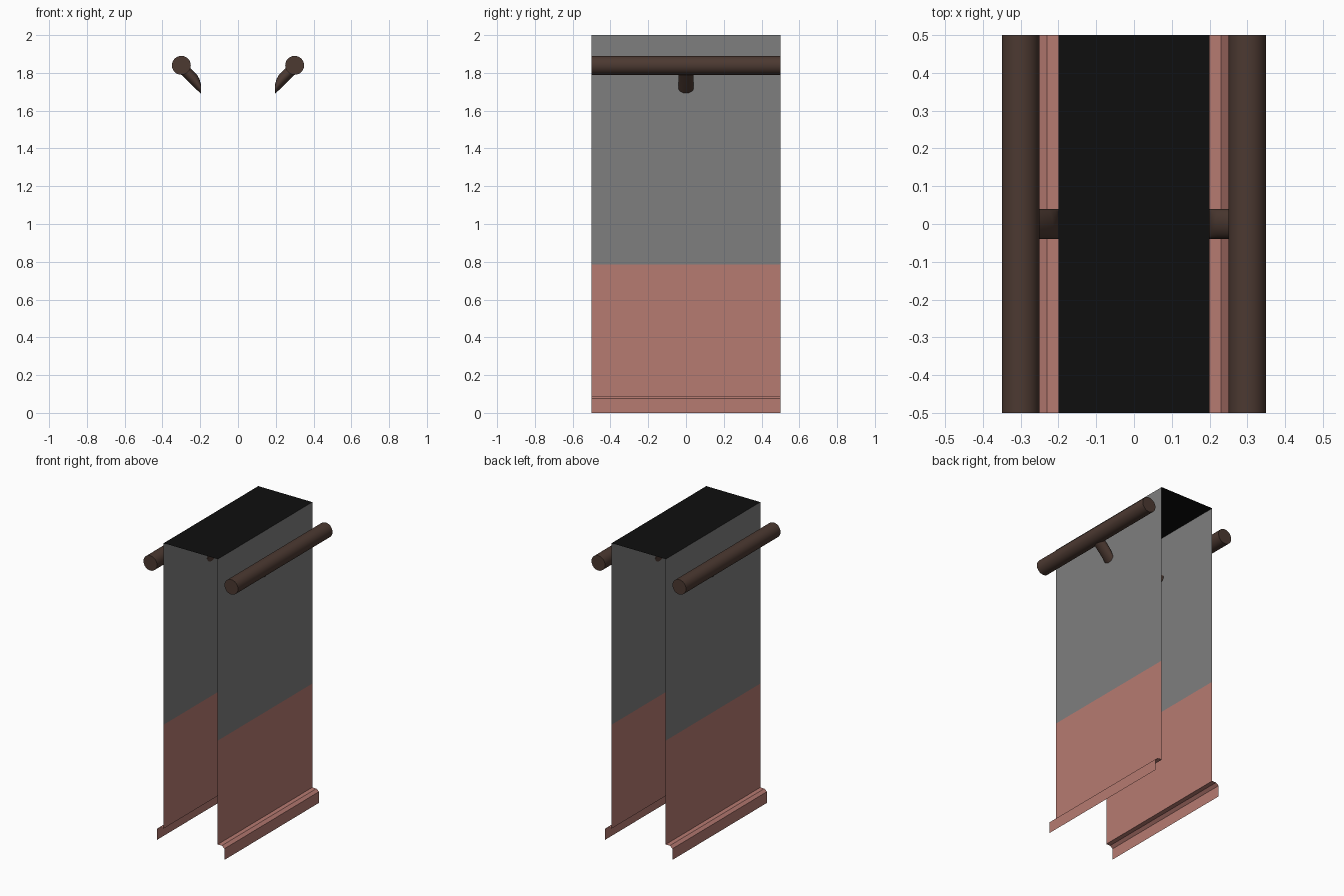
import bpy, bmesh, math
from mathutils import Vector

if "Cube" in bpy.data.objects:
    bpy.data.objects.remove(bpy.data.objects["Cube"])


def material(name, rgb):
    m = bpy.data.materials.new(name)
    m.diffuse_color = (*rgb, 1)
    m.use_nodes = True
    m.node_tree.nodes["Principled BSDF"].inputs["Base Color"].default_value = m.diffuse_color
    return m


GREY = material("grey paint", (0.21, 0.21, 0.21))
PINK = material("dusty pink paint", (0.47, 0.196, 0.166))
WOOD = material("dark brown wood", (0.072, 0.041, 0.031))
BLACK = material("black", (0.0045, 0.0045, 0.0045))


def finish(bm, name, mats, smooth=False):
    me = bpy.data.meshes.new(name)
    bm.to_mesh(me)
    bm.free()
    ob = bpy.data.objects.new(name, me)
    bpy.context.collection.objects.link(ob)
    for m in mats:
        me.materials.append(m)
    if smooth:
        bpy.ops.object.select_all(action='DESELECT')
        ob.select_set(True)
        bpy.context.view_layer.objects.active = ob
        bpy.ops.object.shade_smooth_by_angle(angle=math.radians(40))
    return ob


def sheet(name, profile, mats, rule=None):
    """Extrude an open x-z profile along y from -0.5 to 0.5."""
    bm = bmesh.new()
    rows = [[bm.verts.new((x, y, z)) for y in (-0.5, 0.5)] for x, z in profile]
    for a, b in zip(rows, rows[1:]):
        f = bm.faces.new((a[0], a[1], b[1], b[0]))
        n = f.normal_update() or f.normal
        outward = n.z if abs(n.z) > 0.5 else n.x * a[0].co.x
        if outward < 0:
            f.normal_flip()
        if rule:
            f.material_index = rule(f.calc_center_median())
    return finish(bm, name, mats)


def loft(name, rings, mat):
    """Skin closed rings of points and cap both ends."""
    bm = bmesh.new()
    loops = [[bm.verts.new(p) for p in r] for r in rings]
    n = len(loops[0])
    for a, b in zip(loops, loops[1:]):
        for i in range(n):
            j = (i + 1) % n
            bm.faces.new((a[i], a[j], b[j], b[i]))
    bm.faces.new(loops[0][::-1])
    bm.faces.new(loops[-1])
    bmesh.ops.recalc_face_normals(bm, faces=bm.faces)
    return finish(bm, name, [mat], True)


N = 32
ANGLES = [2 * math.pi * i / N for i in range(N)]

# ceiling panel
sheet("ceiling", [(-0.2, 2.0), (0.2, 2.0)], [BLACK])

for side, s in (("left", -1), ("right", 1)):
    # thin two-tone wall
    sheet(side + "_wall", [(s * 0.2, 2.0), (s * 0.2, 0.785), (s * 0.2, 0.09)],
          [GREY, PINK], lambda c: 0 if c.z > 0.785 else 1)

    # chamfered skirting
    sheet(side + "_skirting",
          [(s * 0.2, 0.09), (s * 0.23, 0.09), (s * 0.25, 0.075), (s * 0.25, 0)],
          [PINK])

    # round handrail
    loft(side + "_handrail",
         [[(s * 0.3 + 0.05 * math.cos(a), y, 1.84 + 0.05 * math.sin(a))
           for a in ANGLES] for y in (-0.5, 0.5)], WOOD)

    # bent bracket: lower and upper edge of each cross-section in x-z
    sections = [((0.305, 1.797), (0.262, 1.836)), ((0.25, 1.742), (0.215, 1.788)),
                ((0.225, 1.717), (0.203, 1.765)), ((0.197, 1.69), (0.197, 1.742))]
    rings = []
    for low, high in sections:
        lo, hi = Vector((s * low[0], 0, low[1])), Vector((s * high[0], 0, high[1]))
        mid, half = (lo + hi) / 2, (hi - lo) / 2
        rings.append([mid + half * math.sin(a) + Vector((0, 0.04 * math.cos(a), 0))
                      for a in ANGLES])
    loft(side + "_rail_bracket", rings, WOOD)
